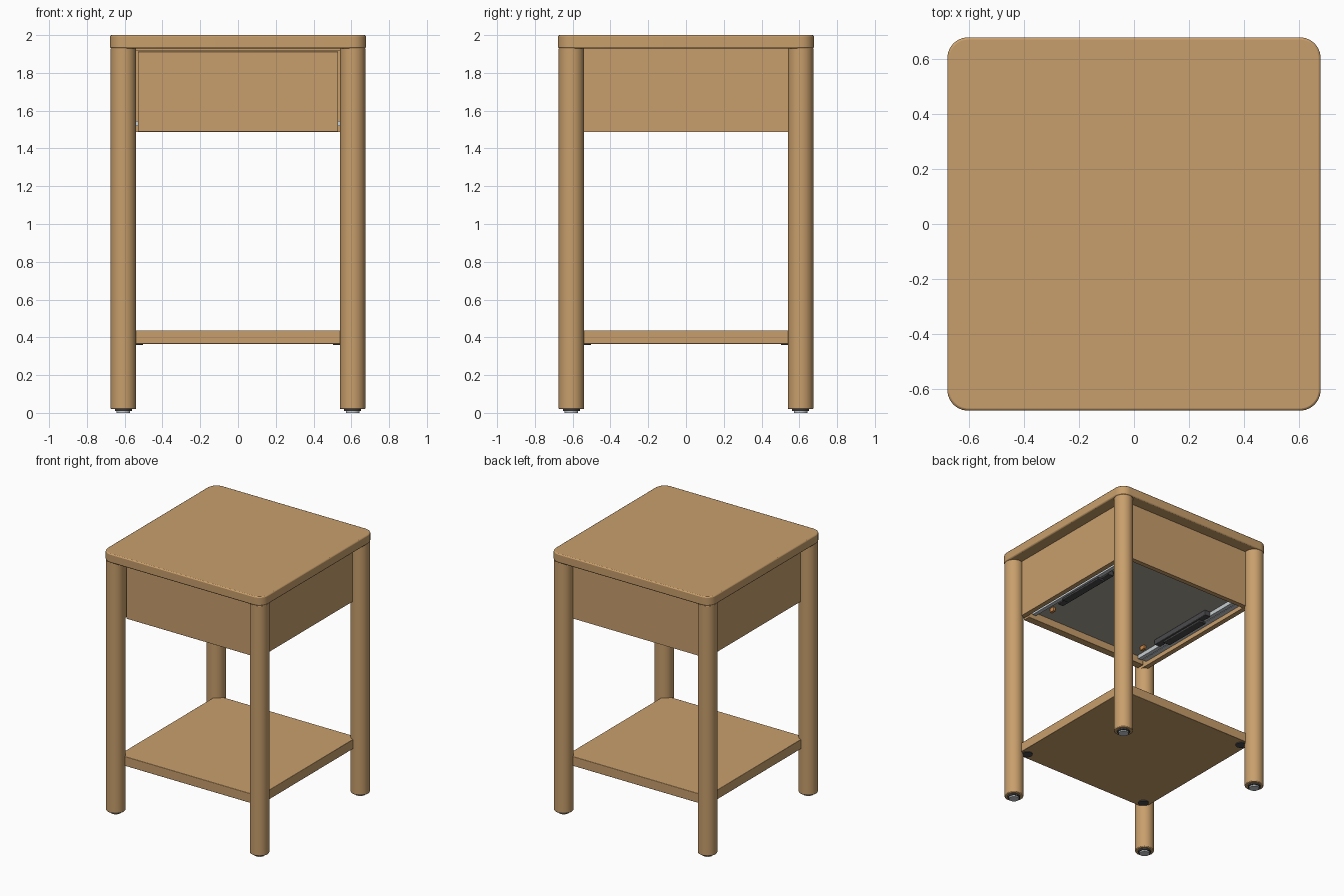
import bpy, bmesh, math
from mathutils import Matrix

if "Cube" in bpy.data.objects:
    bpy.data.objects.remove(bpy.data.objects["Cube"])


def mat(name, r, g, b):
    m = bpy.data.materials.new(name)
    m.diffuse_color = (r, g, b, 1)
    m.use_nodes = True
    m.node_tree.nodes["Principled BSDF"].inputs["Base Color"].default_value = m.diffuse_color
    return m


WOOD = mat("oak wood", 0.58, 0.347, 0.15)
GREY = mat("warm grey panel", 0.40, 0.38, 0.32)
STEEL = mat("light steel", 0.58, 0.62, 0.64)
DARK = mat("dark metal", 0.07, 0.07, 0.075)
CLIP = mat("orange clip", 0.62, 0.25, 0.06)


def finish(bm, name, m, bevel=0.0):
    me = bpy.data.meshes.new(name)
    bm.to_mesh(me)
    bm.free()
    me.materials.append(m)
    ob = bpy.data.objects.new(name, me)
    bpy.context.collection.objects.link(ob)
    if bevel:
        b = ob.modifiers.new("bevel", 'BEVEL')
        b.width, b.segments, b.limit_method = bevel, 2, 'ANGLE'
        b.angle_limit = math.radians(40)
    bpy.context.view_layer.objects.active = ob
    bpy.ops.object.select_all(action='DESELECT')
    ob.select_set(True)
    bpy.ops.object.shade_smooth_by_angle(angle=math.radians(35))
    return ob


def box(name, x, y, z, m, bevel=0.0, corner=0.0):
    """Box from (min, max) ranges; corner rounds the upright edges."""
    bm = bmesh.new()
    c = [(a + b) / 2 for a, b in (x, y, z)]
    s = [b - a for a, b in (x, y, z)]
    bmesh.ops.create_cube(bm, size=1, matrix=Matrix.Translation(c) @ Matrix.Diagonal((*s, 1)))
    if corner:
        edges = [e for e in bm.edges if abs(e.verts[0].co.z - e.verts[1].co.z) > 1e-4]
        bmesh.ops.bevel(bm, geom=edges, offset=corner, segments=10, profile=0.5, affect='EDGES')
    return finish(bm, name, m, bevel)


def cyl(name, x, y, z, r, m, bevel=0.0, seg=48):
    bm = bmesh.new()
    bmesh.ops.create_cone(bm, cap_ends=True, segments=seg, radius1=r, radius2=r, depth=z[1] - z[0],
                          matrix=Matrix.Translation((x, y, (z[0] + z[1]) / 2)))
    return finish(bm, name, m, bevel)


# Table top and lower shelf
box("table_top", (-0.678, 0.678), (-0.678, 0.678), (1.93, 2.0), WOOD, 0.008, 0.075)
box("lower_shelf", (-0.592, 0.592), (-0.592, 0.592), (0.365, 0.437), WOOD, 0.003)

# Legs, feet and shelf fixing discs
for sx, xn in ((-1, "left"), (1, "right")):
    for sy, yn in ((-1, "front"), (1, "back")):
        n = f"{yn}_{xn}"
        x, y = sx * 0.607, sy * 0.607
        cyl(n + "_leg", x, y, (0.02, 1.932), 0.0675, WOOD, 0.005)
        cyl(n + "_foot_ring", x, y, (0.01, 0.022), 0.045, DARK)
        cyl(n + "_foot_pad", x, y, (0.0, 0.012), 0.036, STEEL)
        cyl(n + "_shelf_fixing", sx * 0.54, sy * 0.54, (0.359, 0.367), 0.038, DARK, seg=32)

# Side and back aprons, front top rail
for sx, xn in ((-1, "left"), (1, "right")):
    a, b = sorted((sx * 0.55, sx * 0.587))
    box(xn + "_apron", (a, b), (-0.58, 0.58), (1.487, 1.932), WOOD)
box("back_apron", (-0.58, 0.58), (0.55, 0.587), (1.487, 1.932), WOOD)
box("front_top_rail", (-0.58, 0.58), (-0.575, -0.53), (1.915, 1.932), WOOD)

# Drawer: front, walls, recessed bottom
box("drawer_front", (-0.53, 0.53), (-0.587, -0.53), (1.489, 1.912), WOOD, 0.002)
box("drawer_bottom", (-0.515, 0.515), (-0.532, 0.53), (1.545, 1.56), GREY)
box("drawer_back", (-0.51, 0.51), (0.50, 0.53), (1.56, 1.86), WOOD)

# Drawer slides under the bottom, mirrored left and right
for sx, xn in ((-1, "left"), (1, "right")):
    def span(a, b):
        return tuple(sorted((sx * a, sx * b)))
    box(xn + "_drawer_wall", span(0.485, 0.515), (-0.53, 0.51), (1.56, 1.86), WOOD)
    box(xn + "_outer_rail", span(0.515, 0.551), (-0.52, 0.54), (1.52, 1.545), STEEL)
    box(xn + "_inner_rail", span(0.475, 0.505), (-0.52, 0.54), (1.515, 1.546), STEEL)
    box(xn + "_slide_body", span(0.425, 0.475), (-0.28, 0.28), (1.505, 1.546), DARK, 0.004)
    box(xn + "_slide_lever", span(0.44, 0.50), (-0.20, 0.20), (1.492, 1.508), DARK, 0.004)
    box(xn + "_slide_clip", span(0.41, 0.43), (-0.42, -0.38), (1.515, 1.546), CLIP)
